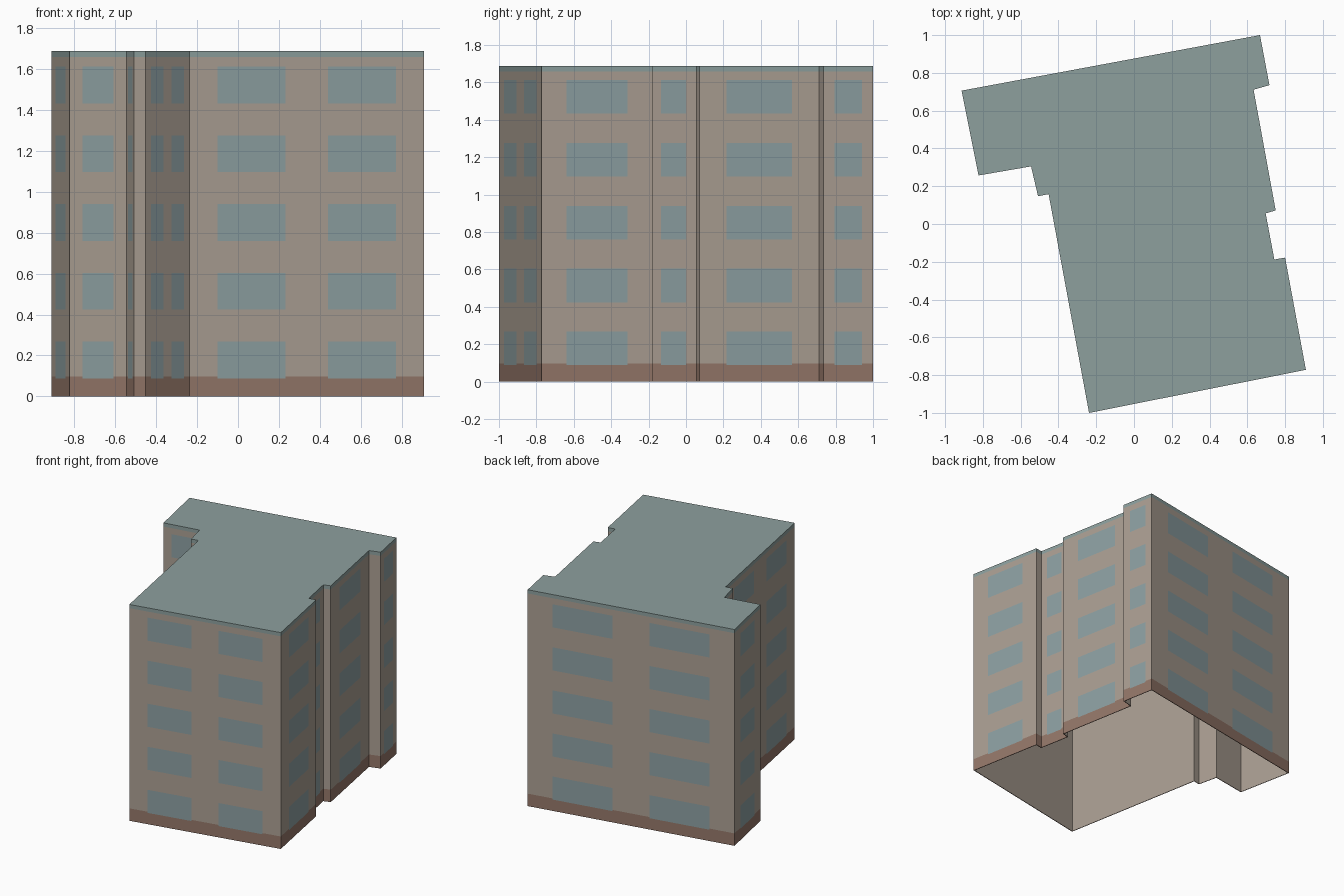
import bpy
import bmesh
from mathutils import Vector

cube = bpy.data.objects.get("Cube")
if cube:
    bpy.data.objects.remove(cube, do_unlink=True)


def flat_material(name, rgb):
    """Plain material from display colour values, stored as linear."""
    linear = [((c / 255 + 0.055) / 1.055) ** 2.4 for c in rgb]
    mat = bpy.data.materials.new(name)
    mat.use_nodes = True
    mat.diffuse_color = (*linear, 1)
    bsdf = mat.node_tree.nodes["Principled BSDF"]
    bsdf.inputs["Base Color"].default_value = (*linear, 1)
    bsdf.inputs["Roughness"].default_value = 0.9
    return mat


# The wall slot is last, so the inner lining always falls back to it
WINDOW, BASE, ROOF, WALL = range(4)
MATERIALS = [
    flat_material("window_blue_grey", (141, 160, 162)),
    flat_material("base_brown", (148, 119, 105)),
    flat_material("roof_grey_green", (141, 160, 158)),
    flat_material("wall_beige", (171, 159, 147)),
]

# Footprint corners, anticlockwise from the back left corner
FOOTPRINT = [Vector(p) for p in (
    (0.667, 1.0), (-0.913, 0.706), (-0.823, 0.257), (-0.545, 0.305),
    (-0.508, 0.147), (-0.452, 0.158), (-0.238, -1.0), (0.91, -0.772),
    (0.80, -0.178), (0.743, -0.188), (0.697, 0.056), (0.75, 0.072),
    (0.633, 0.711), (0.717, 0.735))]

HEIGHT, ROOF_EDGE, BASE_TOP = 1.688, 1.659, 0.097
FLOORS, PITCH, SILL, WINDOW_HEIGHT = 5, 0.336, 0.088, 0.18

floors = [(SILL + i * PITCH, SILL + i * PITCH + WINDOW_HEIGHT) for i in range(FLOORS)]
levels = sorted([0, BASE_TOP, ROOF_EDGE, HEIGHT] + [z for f in floors for z in f])


def window_spans(length):
    """Window positions along a wall, as fractions of its length."""
    if length > 1:
        return [(0.12, 0.41), (0.59, 0.88)]
    if length > 0.15:
        return [(0.225, 0.775)]
    return []


def cell_material(in_window_column, z):
    if z > ROOF_EDGE:
        return ROOF
    if in_window_column and any(lo < z < hi for lo, hi in floors):
        return WINDOW
    return BASE if z < BASE_TOP else WALL


bm = bmesh.new()

# One column of vertices at each wall corner and window edge
columns, glazed = [], []
for start, end in zip(FOOTPRINT, FOOTPRINT[1:] + FOOTPRINT[:1]):
    spans = window_spans((end - start).length)
    cuts = [0] + [t for span in spans for t in span]
    for i, t in enumerate(cuts):
        p = start.lerp(end, t)
        columns.append([bm.verts.new((p.x, p.y, z)) for z in levels])
        glazed.append(i % 2 == 1)

# Walls with windows, base band and roof edge as cut faces
for i, (a, is_glazed) in enumerate(zip(columns, glazed)):
    b = columns[(i + 1) % len(columns)]
    for k in range(len(levels) - 1):
        face = bm.faces.new((a[k], b[k], b[k + 1], a[k + 1]))
        face.material_index = cell_material(is_glazed, (levels[k] + levels[k + 1]) / 2)

# Flat roof
roof = bm.faces.new([column[-1] for column in columns])
roof.material_index = ROOF

mesh = bpy.data.meshes.new("apartment_block")
bm.to_mesh(mesh)
bm.free()
for mat in MATERIALS:
    mesh.materials.append(mat)
block = bpy.data.objects.new("apartment_block", mesh)
bpy.context.collection.objects.link(block)

# Thin plain lining inside the hollow, open-bottomed shell
lining = block.modifiers.new("inner_lining", 'SOLIDIFY')
lining.thickness = 0.005
lining.offset = -1
lining.use_even_offset = True
lining.material_offset = len(MATERIALS)
